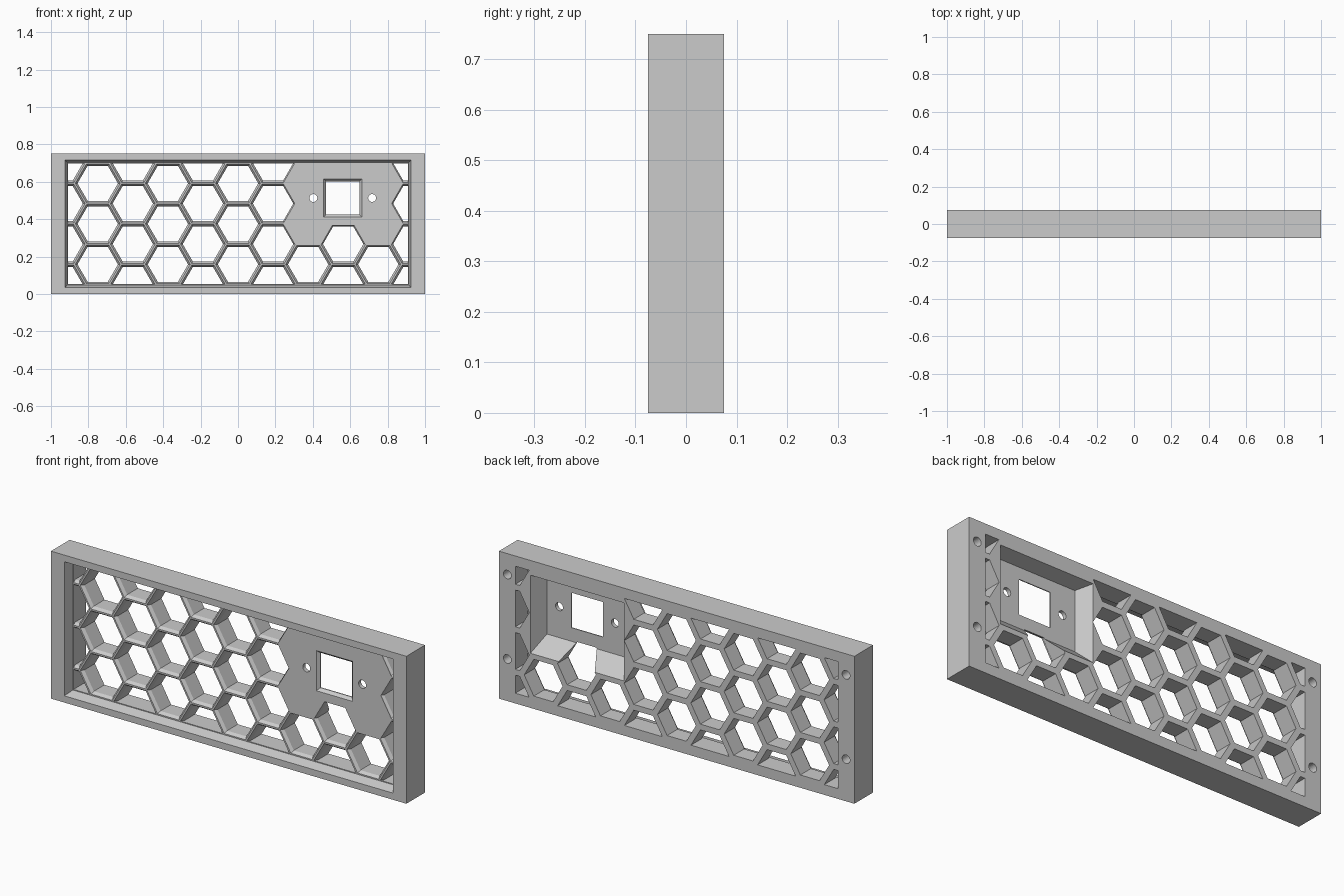
import bpy, bmesh, math

cube = bpy.data.objects.get("Cube")
if cube:
    bpy.data.objects.remove(cube, do_unlink=True)

grey = bpy.data.materials.new("plain grey")
grey.use_nodes = True
colour = (0.6, 0.6, 0.6, 1)
grey.diffuse_color = colour
grey.node_tree.nodes["Principled BSDF"].inputs["Base Color"].default_value = colour

MID = 0.375             # mid height
FLOOR = -0.025          # front of the honeycomb
CHAMFER = FLOOR + 0.015
PITCH = 0.125           # honeycomb cell radius
PANEL_X = 0.56


def rect(x0, x1, z0, z1):
    return [(x0, z0), (x1, z0), (x1, z1), (x0, z1)]


def ngon(x, z, r, n=6):
    return [(x + r * math.cos(math.tau * i / n), z + r * math.sin(math.tau * i / n))
            for i in range(n)]


def loft(name, solids):
    """Each solid is a list of (y, outline) sections, front to back."""
    bm = bmesh.new()
    for sections in solids:
        rings = [[bm.verts.new((x, y, z)) for x, z in pts] for y, pts in sections]
        n = len(rings[0])
        bm.faces.new(rings[0])
        bm.faces.new(rings[-1][::-1])
        for a, b in zip(rings, rings[1:]):
            for i in range(n):
                j = (i + 1) % n
                bm.faces.new((a[j], a[i], b[i], b[j]))
    bmesh.ops.recalc_face_normals(bm, faces=bm.faces)
    mesh = bpy.data.meshes.new(name)
    bm.to_mesh(mesh)
    bm.free()
    mesh.materials.append(grey)
    ob = bpy.data.objects.new(name, mesh)
    bpy.context.collection.objects.link(ob)
    return ob


def combine(target, tool, operation):
    mod = target.modifiers.new(operation, "BOOLEAN")
    mod.operation = operation
    mod.solver = "EXACT"
    mod.object = tool
    bpy.context.view_layer.objects.active = target
    bpy.ops.object.modifier_apply(modifier=mod.name)
    bpy.data.objects.remove(tool, do_unlink=True)


def clip(ob):
    combine(ob, loft("clip", [[(-0.2, rect(-0.908, 0.908, 0.052, 0.698)),
                               (0.2, rect(-0.908, 0.908, 0.052, 0.698))]]), "INTERSECT")


# Outer block with a tapered recess in the front
body = loft("vent_frame", [[(-0.075, rect(-1, 1, 0, 0.75)), (0.075, rect(-1, 1, 0, 0.75))]])
recess = loft("recess", [[(-0.1, rect(-0.93, 0.93, 0.03, 0.72)),
                          (-0.075, rect(-0.925, 0.925, 0.034, 0.716)),
                          (FLOOR, rect(-0.912, 0.912, 0.048, 0.702))]])
combine(body, recess, "DIFFERENCE")

# Sort honeycomb cells into open holes and solid panel cells
open_cells, panel_cells = [], []
for col in range(-5, 6):
    for row in range(-2, 3):
        x = col * PITCH * 1.5
        z = MID + (row + (col % 2) / 2) * PITCH * math.sqrt(3)
        if -0.06 < z < 0.81:
            solid = 2 <= col <= 4 and z > 0.3
            (panel_cells if solid else open_cells).append((x, z))

# Holes with a front chamfer
holes = loft("holes", [[(-0.1, ngon(x, z, 0.12)), (FLOOR, ngon(x, z, 0.12)),
                        (CHAMFER, ngon(x, z, 0.108)), (0.1, ngon(x, z, 0.108))]
                       for x, z in open_cells])
clip(holes)
combine(body, holes, "DIFFERENCE")

# Solid panel with a crisp honeycomb outline
for x, z in panel_cells:
    cell = loft("cell", [[(FLOOR, ngon(x, z, 0.134)), (CHAMFER, ngon(x, z, 0.134))]])
    clip(cell)
    combine(body, cell, "UNION")

# Rear pocket with sloping sides and bottom
pocket = loft("pocket", [[(-0.005, rect(0.332, 0.786, 0.355, 0.662)),
                          (0.075, rect(0.295, 0.823, 0.278, 0.675)),
                          (0.1, rect(0.283, 0.835, 0.254, 0.679))]])
combine(body, pocket, "DIFFERENCE")


# Chamfered square opening and its two screw holes
def window(half):
    return rect(PANEL_X - half, PANEL_X + half, 0.513 - half, 0.513 + half)


opening = [(-0.1, window(0.102)), (FLOOR, window(0.102)),
           (CHAMFER, window(0.089)), (0.05, window(0.089))]
screws = [[(-0.1, ngon(PANEL_X + s * 0.157, 0.513, 0.021, 24)),
           (0.05, ngon(PANEL_X + s * 0.157, 0.513, 0.021, 24))] for s in (-1, 1)]
combine(body, loft("panel_openings", [opening] + screws), "DIFFERENCE")

# Blind mounting holes in the back of the frame
mounts = [[(0.0, ngon(s * 0.953, z, 0.022, 24)), (0.1, ngon(s * 0.953, z, 0.022, 24))]
          for s in (-1, 1) for z in (0.214, 0.643)]
combine(body, loft("mounts", mounts), "DIFFERENCE")
